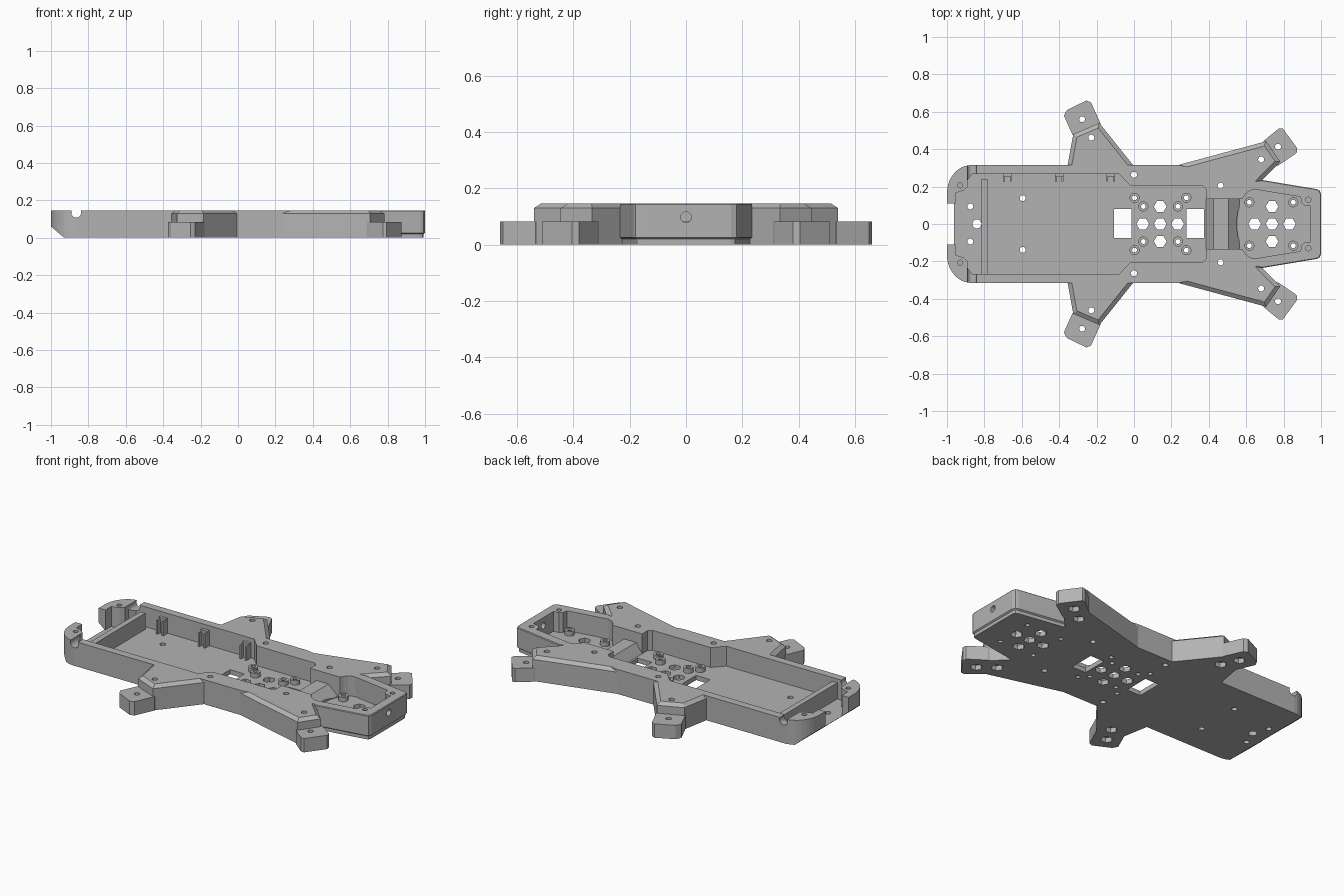
import bpy, bmesh, math
from mathutils import Matrix

if "Cube" in bpy.data.objects:
    bpy.data.objects.remove(bpy.data.objects["Cube"])

H, FLOOR, LUG = 0.147, 0.028, 0.083
grey = bpy.data.materials.new("grey plastic")
grey.diffuse_color = (0.45, 0.45, 0.45, 1)
grey.use_nodes = True
grey.node_tree.nodes["Principled BSDF"].inputs["Base Color"].default_value = grey.diffuse_color


def loft(bm, layers):
    """Closed solid through matching rings, each a (points, z) pair."""
    rings = [[bm.verts.new((x, y, z)) for x, y in pts] for pts, z in layers]
    n = len(rings[0])
    bm.faces.new(rings[0][::-1])
    bm.faces.new(rings[-1])
    for a, b in zip(rings, rings[1:]):
        for i in range(n):
            j = (i + 1) % n
            bm.faces.new((a[i], a[j], b[j], b[i]))


def prism(bm, pts, z0, z1):
    loft(bm, [(pts, z0), (pts, z1)])


def box(bm, x0, x1, y0, y1, z0, z1):
    prism(bm, [(x0, y0), (x1, y0), (x1, y1), (x0, y1)], z0, z1)


def disc(bm, x, y, r, z0, z1, n=20):
    prism(bm, [(x + r * math.cos(2 * math.pi * i / n), y + r * math.sin(2 * math.pi * i / n))
               for i in range(n)], z0, z1)


def rod(bm, axis, loc, r, length, n=24):
    rot = Matrix.Rotation(math.pi / 2, 4, 'Y' if axis == 'X' else 'X')
    bmesh.ops.create_cone(bm, cap_ends=True, segments=n, radius1=r, radius2=r, depth=length,
                          matrix=Matrix.Translation(loc) @ rot)


def both(half):
    """Complete an outline symmetric about y = 0."""
    return half + [(x, -y) for x, y in reversed(half)]


def inset(pts, d):
    """Move every edge of a convex outline inward by d."""
    n, out = len(pts), []
    area = sum(pts[i - 1][0] * pts[i][1] - pts[i][0] * pts[i - 1][1] for i in range(n))
    s = 1 if area > 0 else -1
    for i in range(n):
        (ax, ay), (bx, by), (cx, cy) = pts[i - 1], pts[i], pts[(i + 1) % n]
        l1, l2 = math.hypot(bx - ax, by - ay), math.hypot(cx - bx, cy - by)
        n1 = (-(by - ay) / l1 * s, (bx - ax) / l1 * s)
        n2 = (-(cy - by) / l2 * s, (cx - bx) / l2 * s)
        k = d / (1 + n1[0] * n2[0] + n1[1] * n2[1])
        out.append((bx + k * (n1[0] + n2[0]), by + k * (n1[1] + n2[1])))
    return out


def make(name, build):
    bm = bmesh.new()
    build(bm)
    bmesh.ops.recalc_face_normals(bm, faces=bm.faces)
    me = bpy.data.meshes.new(name)
    bm.to_mesh(me)
    bm.free()
    me.materials.append(grey)
    ob = bpy.data.objects.new(name, me)
    bpy.context.collection.objects.link(ob)
    return ob


def combine(target, op, build):
    tool = make("tool", build)
    mod = target.modifiers.new("bool", 'BOOLEAN')
    mod.operation, mod.object, mod.solver, mod.use_self = op, tool, 'EXACT', True
    bpy.context.view_layer.objects.active = target
    bpy.ops.object.modifier_apply(modifier=mod.name)
    bpy.data.objects.remove(tool)


# main hull with a rounded tail
tail = [(-0.87 - 0.13 * math.cos(a), 0.165 + 0.15 * math.sin(a))
        for a in (i * math.pi / 20 for i in range(11))]
hull = both(tail + [(0.24, 0.315), (0.66, 0.225)])
chassis = make("chassis", lambda bm: prism(bm, hull, 0, H))

# head block with a thin step around its foot
head = both([(0.5, 0.2), (0.685, 0.235), (0.975, 0.187), (0.992, 0.18), (1.0, 0.16)])
combine(chassis, 'UNION', lambda bm: loft(bm, [
    (inset(head, 0.008), 0), (inset(head, 0.008), 0.02), (head, 0.026), (head, H - 0.004),
    (inset(head, 0.004), H)]))

# chamfered legs and low mounting lugs
legs = [[(-0.365, 0.25), (-0.355, 0.315), (-0.325, 0.48), (-0.185, 0.54), (-0.005, 0.315), (0.03, 0.25)],
        [(0.18, 0.3), (0.68, 0.435), (0.705, 0.445), (0.782, 0.333), (0.685, 0.235), (0.62, 0.16)]]
lugs = [[(-0.29, 0.4), (-0.335, 0.49), (-0.375, 0.58), (-0.358, 0.61), (-0.255, 0.66),
         (-0.23, 0.65), (-0.178, 0.535), (-0.2, 0.45)],
        [(0.64, 0.38), (0.70, 0.45), (0.775, 0.511), (0.795, 0.511), (0.873, 0.405),
         (0.87, 0.38), (0.775, 0.315), (0.70, 0.29)]]
for s in (1, -1):
    for leg in legs:
        pts = [(x, s * y) for x, y in leg]
        combine(chassis, 'UNION', lambda bm: loft(
            bm, [(pts, 0), (pts, 0.13), (inset(pts, 0.022), H)]))
    for lug in lugs:
        combine(chassis, 'UNION', lambda bm: prism(bm, [(x, s * y) for x, y in lug], 0, LUG))

# main bay, open between the two tail ears
bay = both([(-1.1, 0.11), (-0.955, 0.11), (-0.955, 0.165), (-0.91, 0.18), (-0.89, 0.2),
            (-0.89, 0.235), (-0.865, 0.268), (-0.08, 0.268), (-0.02, 0.205), (0.365, 0.205),
            (0.385, 0.185)])
combine(chassis, 'DIFFERENCE', lambda bm: prism(bm, bay, FLOOR, 0.3))

# head bay with round back and solid front corners
arc = [(0.645 - 0.095 * math.cos(a), 0.185 * math.sin(a)) for a in
       (i * math.pi / 16 for i in range(1, 9))]
pocket = both(arc + [(0.89, 0.145), (0.895, 0.115), (0.91, 0.1), (0.945, 0.095)])
combine(chassis, 'DIFFERENCE', lambda bm: prism(bm, pocket, FLOOR, 0.3))


# raised saddle between the bays
def saddle(bm):
    prof = [(0.37, FLOOR), (0.385, FLOOR), (0.425, 0.085), (0.505, 0.085), (0.565, FLOOR + 0.002),
            (0.6, FLOOR + 0.002), (0.6, 0.3), (0.37, 0.3)]
    a, b = [[bm.verts.new((x, y, z)) for x, z in prof] for y in (-0.135, 0.135)]
    bm.faces.new(a)
    bm.faces.new(b[::-1])
    for i in range(len(prof)):
        bm.faces.new((a[i - 1], a[i], b[i], b[i - 1]))


combine(chassis, 'DIFFERENCE', saddle)

# tail slope and cable notches
def tail_cuts(bm):
    a, b = [[bm.verts.new((x, y, z)) for x, z in ((-1.035, 0.09), (-0.918, -0.01), (-1.035, -0.01))]
            for y in (-0.5, 0.5)]
    bm.faces.new(a)
    bm.faces.new(b[::-1])
    for i in range(3):
        bm.faces.new((a[i - 1], a[i], b[i], b[i - 1]))
    for s in (1, -1):
        rod(bm, 'Y', (-0.865, s * 0.3, 0.135), 0.027, 0.15)


combine(chassis, 'DIFFERENCE', tail_cuts)

# standoffs, cross wall and strap posts on the floor
rings = [(x, s * y) for s in (1, -1) for x, y in
         ((0.05, 0.094), (0.235, 0.094), (0.003, 0.14), (0.28, 0.14), (0.617, 0.116), (0.852, 0.116))]


def fittings(bm):
    for x, y in rings:
        disc(bm, x, y, 0.027, FLOOR - 0.01, FLOOR + 0.027)
    box(bm, -0.815, -0.782, -0.28, 0.24, FLOOR - 0.01, 0.125)
    for x in (-0.677, -0.4, -0.125):
        box(bm, x - 0.023, x + 0.023, 0.25, 0.28, FLOOR - 0.01, 0.12)
        for d in (-0.018, 0.018):
            box(bm, x + d - 0.005, x + d + 0.005, 0.226, 0.255, FLOOR - 0.01, 0.11)


combine(chassis, 'UNION', fittings)


# windows, vents, screw holes and the nose hole
def holes(bm):
    for x in (-0.108, 0.28):
        box(bm, x, x + 0.094, -0.076, 0.08, -0.1, 0.3)
    for cx in (0.14, 0.738):
        for dx, dy in ((0, 0), (0.093, 0), (-0.093, 0), (0, 0.093), (0, -0.093)):
            disc(bm, cx + dx, dy, 0.034, -0.1, 0.3, 6)
    for x, y in rings:
        disc(bm, x, y, 0.013, -0.1, 0.3, 16)
    for s in (1, -1):
        for x, y in ((0, 0.263), (0.463, 0.205), (0.68, 0.345), (0.77, 0.413), (-0.277, 0.56),
                     (-0.228, 0.462), (-0.595, 0.138), (-0.875, 0.094)):
            disc(bm, x, s * y, 0.016, -0.1, 0.3, 16)
        for x, y in ((-0.93, 0.207), (0.932, 0.13)):
            disc(bm, x, s * y, 0.014, 0.07, 0.3, 16)
    disc(bm, -0.84, 0, 0.024, -0.1, 0.3)
    rod(bm, 'X', (1.0, 0, 0.098), 0.019, 0.16)


combine(chassis, 'DIFFERENCE', holes)


# hexagonal nut pockets underneath
def nut_pockets(bm):
    for s in (1, -1):
        for x, y in ((0.68, 0.345), (0.77, 0.413), (-0.277, 0.56), (-0.228, 0.462)):
            disc(bm, x, s * y, 0.033, -0.1, 0.03, 6)


combine(chassis, 'DIFFERENCE', nut_pockets)
